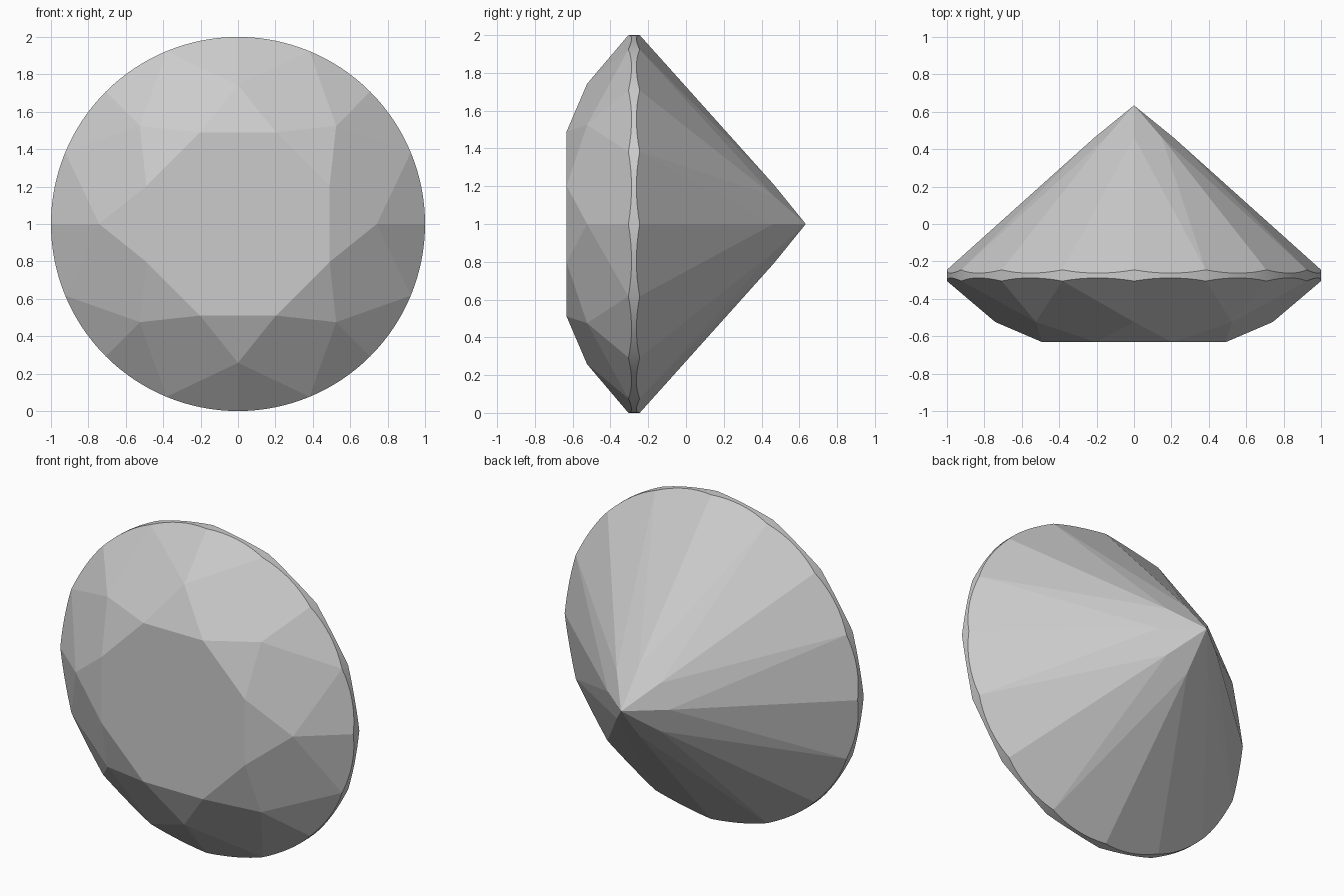
import bpy, bmesh
from math import cos, sin, pi

if "Cube" in bpy.data.objects:
    bpy.data.objects.remove(bpy.data.objects["Cube"])

SEG = 8                      # girdle segments per half facet
N = 16 * SEG                 # girdle segments in total
STEP = pi / 8                # 22.5 degrees
TABLE_Y, CULET_Y = -0.632, 0.634
CROWN_Y, PAV_Y = -0.305, -0.245
TABLE_R, STAR_R, LOWER_R = 0.53, 0.742, 0.21

bm = bmesh.new()


def point(r, a, y):
    return bm.verts.new((r * cos(a), y, 1 + r * sin(a)))


def main_y(r, tip_r, tip_y, rim_y):
    """Height of a main facet plane, half a step off its centre line."""
    return tip_y + (rim_y - tip_y) * (r * cos(STEP) - tip_r) / (1 - tip_r)


def scallop(inner_r, inner_y, rim_y):
    """Girdle edge where the sixteen half facets cut the round rim."""
    c = cos(STEP / 2)
    slope = (rim_y - inner_y) / (c * (1 - inner_r))
    ring = []
    for i in range(N):
        local = (i % SEG) / SEG * STEP - STEP / 2
        ring.append(point(1, 2 * pi * i / N, rim_y + slope * (cos(local) - c)))
    return ring


star_y = main_y(STAR_R, TABLE_R, TABLE_Y, CROWN_Y)
lower_y = main_y(LOWER_R, 0, CULET_Y, PAV_Y)

table = [point(TABLE_R, (2 * k + 1) * STEP, TABLE_Y) for k in range(8)]
star = [point(STAR_R, 2 * k * STEP, star_y) for k in range(8)]
lower = [point(LOWER_R, 2 * k * STEP, lower_y) for k in range(8)]
culet = point(0, 0, CULET_Y)
crown_rim = scallop(STAR_R, star_y, CROWN_Y)
pav_rim = scallop(LOWER_R, lower_y, PAV_Y)


def half_facets(tip, rim, k):
    """Two facets from one inner point out to the rim, left and right."""
    for start in (2 * k * SEG, (2 * k - 1) * SEG):
        bm.faces.new([tip] + [rim[(start + i) % N] for i in range(SEG + 1)])


bm.faces.new(table)
for k in range(8):
    n = (k + 1) % 8
    mid = (2 * k + 1) * SEG
    # crown: star, kite and upper half facets
    bm.faces.new((table[k - 1], table[k], star[k]))
    bm.faces.new((table[k], star[k], crown_rim[mid], star[n]))
    half_facets(star[k], crown_rim, k)
    # pavilion: main and lower half facets
    bm.faces.new((culet, lower[k], pav_rim[mid], lower[n]))
    half_facets(lower[k], pav_rim, k)

# girdle band: smooth around, sharp along both edges
for i in range(N):
    j = (i + 1) % N
    bm.faces.new((crown_rim[i], crown_rim[j], pav_rim[j], pav_rim[i])).smooth = True
bmesh.ops.recalc_face_normals(bm, faces=bm.faces[:])
for e in bm.edges:
    e.smooth = all(f.smooth for f in e.link_faces)

mesh = bpy.data.meshes.new("cut_gemstone")
bm.to_mesh(mesh)
bm.free()
gem = bpy.data.objects.new("cut_gemstone", mesh)
bpy.context.collection.objects.link(gem)
